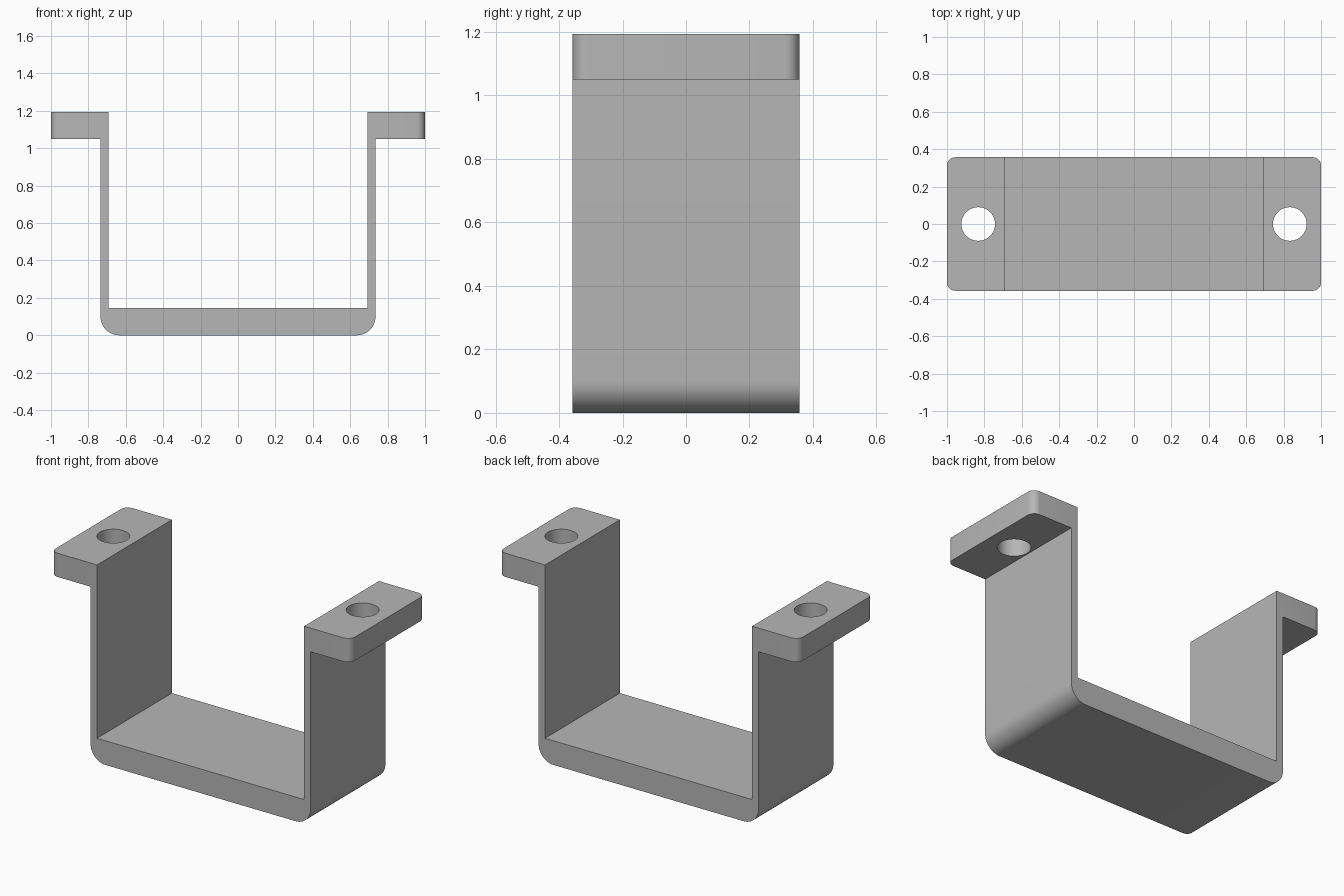
import bpy, bmesh, math
from mathutils import Vector

cube = bpy.data.objects.get("Cube")
if cube:
    bpy.data.objects.remove(cube, do_unlink=True)

# Main dimensions
HALF_LENGTH, HALF_DEPTH, HEIGHT = 1.0, 0.357, 1.193
WALL_OUT, WALL_IN = 0.735, 0.692
FLANGE_Z, FLOOR_Z = 1.05, 0.146
BEND_RADIUS, CORNER_RADIUS = 0.1, 0.045
HOLE_X, HOLE_RADIUS = 0.833, 0.09

grey = bpy.data.materials.new("plain grey")
grey.use_nodes = True
colour = (0.47, 0.47, 0.47, 1)
grey.diffuse_color = colour
grey.node_tree.nodes["Principled BSDF"].inputs["Base Color"].default_value = colour


def is_bend(edge):
    """Lower outside edge running along the depth."""
    a, b = (v.co for v in edge.verts)
    return abs(a.y - b.y) > 0.1 and max(a.z, b.z) < 0.01


def is_tab_corner(edge):
    """Upright edge at the outer end of a mounting tab."""
    return all(abs(v.co.x) > HALF_LENGTH - 0.001 for v in edge.verts) and \
        abs(edge.verts[0].co.z - edge.verts[1].co.z) > 0.1


def round_edges(bm, rule, radius, segments):
    bmesh.ops.bevel(bm, geom=[e for e in bm.edges if rule(e)], offset=radius,
                    segments=segments, profile=0.5, affect='EDGES')


# Bracket: mirrored half profile, extruded along the depth
half = [(WALL_OUT, 0), (WALL_OUT, FLANGE_Z), (HALF_LENGTH, FLANGE_Z),
        (HALF_LENGTH, HEIGHT), (WALL_IN, HEIGHT), (WALL_IN, FLOOR_Z)]
profile = half + [(-x, z) for x, z in reversed(half)]
bm = bmesh.new()
face = bm.faces.new([bm.verts.new((x, -HALF_DEPTH, z)) for x, z in profile])
extruded = bmesh.ops.extrude_face_region(bm, geom=[face])["geom"]
bmesh.ops.translate(bm, vec=Vector((0, 2 * HALF_DEPTH, 0)),
                    verts=[g for g in extruded if isinstance(g, bmesh.types.BMVert)])
bmesh.ops.recalc_face_normals(bm, faces=bm.faces)
round_edges(bm, is_bend, BEND_RADIUS, 12)
round_edges(bm, is_tab_corner, CORNER_RADIUS, 8)
mesh = bpy.data.meshes.new("bracket")
bm.to_mesh(mesh)
bm.free()
mesh.materials.append(grey)
bracket = bpy.data.objects.new("bracket", mesh)
bpy.context.collection.objects.link(bracket)

# Screw holes through both tabs
for side, x in (("left", HOLE_X), ("right", -HOLE_X)):
    bpy.ops.mesh.primitive_cylinder_add(vertices=48, radius=HOLE_RADIUS, depth=0.4,
                                        location=(x, 0, (FLANGE_Z + HEIGHT) / 2))
    cutter = bpy.context.object
    cutter.name = side + "_hole_cutter"
    cutter.hide_render = True
    cutter.data.materials.append(grey)
    bpy.ops.object.select_all(action='DESELECT')
    bracket.select_set(True)
    bpy.context.view_layer.objects.active = bracket
    cut = bracket.modifiers.new(side + "_hole", 'BOOLEAN')
    cut.operation, cut.solver, cut.object = 'DIFFERENCE', 'EXACT', cutter
    bpy.ops.object.modifier_apply(modifier=cut.name)
    bpy.data.objects.remove(cutter, do_unlink=True)

# Smooth bends and holes, crisp plate edges
bpy.ops.object.shade_smooth_by_angle(angle=math.radians(30))
